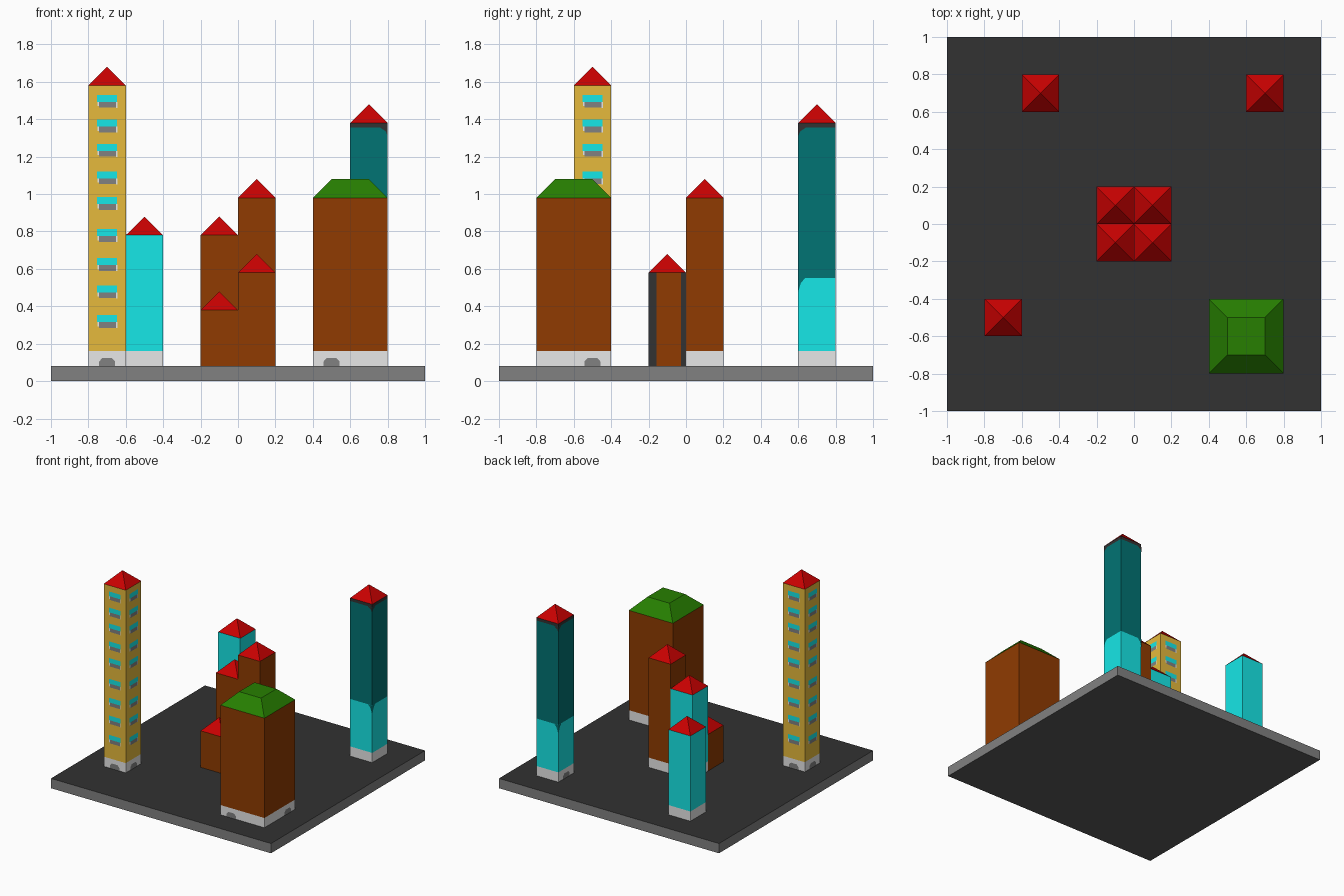
import bpy, bmesh, math

if "Cube" in bpy.data.objects:
    bpy.data.objects.remove(bpy.data.objects["Cube"])

# Flat colours, given in sRGB and converted to linear
SRGB = {"grey": (129, 129, 129), "dark": (50, 50, 50), "brown": (144, 59, 1),
        "yellow": (230, 186, 60), "cyan": (22, 232, 232), "teal": (1, 115, 115),
        "light": (232, 232, 232), "red": (201, 1, 1), "green": (39, 127, 1),
        "underside grey": (92, 92, 92)}
lin = lambda c: (c / 255 / 12.92) if c < 11 else ((c / 255 + 0.055) / 1.055) ** 2.4
NAMES = list(SRGB)
MATS = []
for n in NAMES:
    m = bpy.data.materials.new(n)
    m.diffuse_color = (*[lin(c) for c in SRGB[n]], 1)
    m.use_nodes = True
    m.node_tree.nodes["Principled BSDF"].inputs["Base Color"].default_value = m.diffuse_color
    MATS.append(m)


class Part:
    """Collects coloured polygons and turns them into one object."""
    def __init__(self, name):
        self.name, self.bm = name, bmesh.new()

    def poly(self, pts, colour):
        f = self.bm.faces.new([self.bm.verts.new(p) for p in pts])
        f.material_index = NAMES.index(colour)

    def finish(self, merge=True):
        if merge:
            bmesh.ops.remove_doubles(self.bm, verts=self.bm.verts, dist=1e-5)
        me = bpy.data.meshes.new(self.name)
        self.bm.to_mesh(me)
        self.bm.free()
        for m in MATS:
            me.materials.append(m)
        bpy.context.collection.objects.link(bpy.data.objects.new(self.name, me))


GROUND = 0.08


def on_side(c, w, k, u, z, out=0.0):
    """Point on wall k (0 front, 1 right, 2 back, 3 left), u to the right seen from outside."""
    a, d = k * math.pi / 2, -w / 2 - out
    return (c[0] + u * math.cos(a) - d * math.sin(a),
            c[1] + u * math.sin(a) + d * math.cos(a), z)


def building(name, c, w, top, sides, roof="red", flat=0.0):
    """Walls in stacked colour bands plus a pyramid (or cut pyramid) roof."""
    walls, cap = Part(name + "_walls"), Part(name + "_roof")
    for k in range(4):
        z0, h = GROUND, w / 2
        for z1, col in sides[k]:
            walls.poly([on_side(c, w, k, u, z) for u, z in
                        ((-h, z0), (h, z0), (h, z1), (-h, z1))], col)
            z0 = z1
        lower = [on_side(c, w, k, -h, top), on_side(c, w, k, h, top)]
        if flat:
            upper = [on_side(c, flat, k, s * flat / 2, top + 0.1) for s in (1, -1)]
        else:
            upper = [(c[0], c[1], top + 0.1)]
        cap.poly(lower + upper, roof)
    if flat:
        cap.poly([on_side(c, flat, k, -flat / 2, top + 0.1) for k in range(4)], roof)
    walls.finish()
    cap.finish()


def decals(name, c, w, shapes):
    """Thin painted panels: (side, [(u, z)...], colour)."""
    p = Part(name)
    for k, pts, col in shapes:
        p.poly([on_side(c, w, k, u, z, 0.002) for u, z in pts], col)
    p.finish(False)


def rect(u0, u1, z0, z1):
    return [(u0, z0), (u1, z0), (u1, z1), (u0, z1)]


def door(u):
    return [(u + 0.05 * x, z) for x, z in ((-.85, .08), (.85, .08), (.85, .105),
                                           (.5, .124), (-.5, .124), (-.85, .105))]


# Base slab: grey rim, dark top, grey underside
slab = Part("base_slab")
for k in range(4):
    slab.poly([on_side((0, 0), 2, k, u, z) for u, z in rect(-1, 1, 0, GROUND)], "grey")
slab.poly([on_side((0, 0), 2, k, -1, GROUND) for k in range(4)], "dark")
slab.poly([on_side((0, 0), 2, k, -1, 0) for k in (3, 2, 1, 0)], "underside grey")
slab.finish()

foot = lambda col, top: [(0.16, "light"), (top, col)]

# Tall yellow tower with windows and doors on every side
T = (-0.7, -0.5)
building("yellow_tower", T, 0.2, 1.58, [foot("yellow", 1.58)] * 4)
shapes = []
for k in range(4):
    shapes.append((k, door(0), "grey"))
    for z in (1.496, 1.363, 1.233, 1.086, 0.949, 0.778, 0.623, 0.477, 0.318):
        shapes.append((k, rect(-0.053, 0.053, z - 0.003, z + 0.035), "cyan"))
        shapes.append((k, rect(-0.043, 0.047, z - 0.033, z - 0.003), "grey"))
        shapes.append((k, rect(0.047, 0.055, z - 0.035, z - 0.003), "light"))
        shapes.append((k, rect(-0.052, -0.043, z - 0.025, z - 0.003), "light"))
decals("yellow_tower_windows", T, 0.2, shapes)

# Small cyan house
building("cyan_house", (-0.5, 0.7), 0.2, 0.78, [foot("cyan", 0.78)] * 4)

# Teal tower: cyan lower part, dark rim under the roof
C = (0.7, 0.7)
building("teal_tower", C, 0.2, 1.38,
         [[(0.16, "light"), (0.55, "cyan"), (1.355, "teal"), (1.38, "dark")]] * 4)
shapes = [(3, door(0), "grey")]
for k in range(4):
    s = 1 if k % 2 == 0 else -1
    dip = [(0.1 * s, 0.48), (0.1 * s, 0.55), (0.065 * s, 0.55), (0.085 * s, 0.525)]
    rim = [(0.1 * s, 1.31), (0.1 * s, 1.355), (0.06 * s, 1.355), (0.09 * s, 1.335)]
    for pts, col in ((dip, "teal"), (rim, "dark")):
        shapes.append((k, pts if s > 0 else pts[::-1], col))
decals("teal_tower_details", C, 0.2, shapes)

# Wide brown block with a cut green roof
D = (0.6, -0.6)
building("brown_block", D, 0.4, 0.98, [foot("brown", 0.98)] * 4, "green", 0.2)
decals("brown_block_doors", D, 0.4, [(0, door(-0.1), "grey"), (1, door(0.1), "grey")])

# Central cluster of four stepped houses
building("cluster_high", (0.1, 0.1), 0.2, 0.98, [foot("brown", 0.98)] * 4)
b = [(0.78, "brown")]
building("cluster_cyan", (-0.1, 0.1), 0.2, 0.78,
         [b, b, foot("cyan", 0.78), foot("cyan", 0.78)])
building("cluster_mid", (0.1, -0.1), 0.2, 0.58, [[(0.58, "brown")]] * 4)
decals("cluster_mid_stripes", (0.1, -0.1), 0.2,
       [(1, rect(-0.1, -0.057, 0.08, 0.58), "dark"), (1, rect(0.072, 0.1, 0.08, 0.58), "dark")])
building("cluster_low", (-0.1, -0.1), 0.2, 0.38, [[(0.38, "brown")]] * 4)
